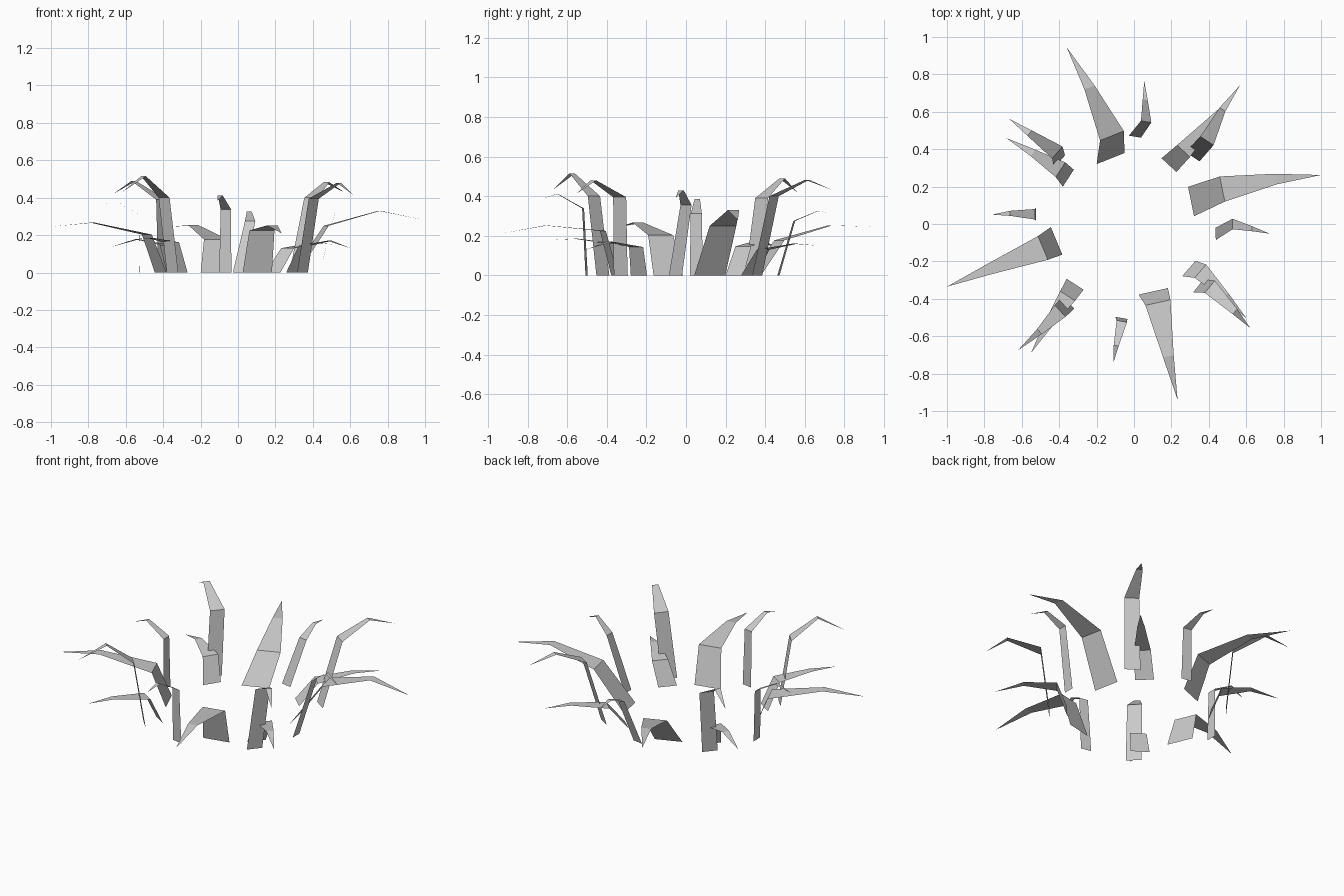
import bpy
from mathutils import Vector


def blade(name, widths, path):
    """Flat grass blade: two bent quads and a pointed tip along a path."""
    pts = [Vector(p) for p in path]
    head = pts[-1] - pts[0]
    side = Vector((head.y, -head.x, 0)).normalized()
    verts = []
    for p, w in zip(pts, widths):
        verts += [p - side * w / 2, p + side * w / 2]
    verts.append(pts[-1])
    mesh = bpy.data.meshes.new(name)
    mesh.from_pydata(verts, [], [(0, 1, 3, 2), (2, 3, 5, 4), (4, 5, 6)])
    bpy.context.collection.objects.link(bpy.data.objects.new(name, mesh))


# Wide, low, far-reaching blades
WIDE = (0.16, 0.137, 0.058)
blade("wide_blade_right", WIDE, [(.305, .12, 0), (.472, .187, .25), (.755, .24, .33), (1, .262, .28)])
blade("wide_blade_front", WIDE, [(.103, -.36, 0), (.128, -.42, .225), (.184, -.708, .252), (.233, -.94, .21)])
blade("wide_blade_left", WIDE, [(-.414, -.09, 0), (-.487, -.128, .203), (-.778, -.243, .267), (-1, -.335, .245)])
blade("wide_blade_back", WIDE, [(-.125, .35, 0), (-.118, .472, .177), (-.238, .73, .253), (-.36, .945, .245)])

# Narrow blades on the four sides
NARROW = (0.066, 0.056, 0.027)
blade("narrow_blade_back", NARROW, [(.005, .467, 0), (.065, .547, .275), (.06, .665, .325), (.055, .765, .31)])
blade("narrow_blade_right", NARROW, [(.437, -.053, 0), (.527, 0, .355), (.63, -.025, .43), (.727, -.052, .39)])
blade("narrow_blade_front", NARROW, [(-.068, -.502, 0), (-.065, -.52, .338), (-.095, -.65, .412), (-.11, -.74, .383)])
blade("narrow_blade_left", NARROW, [(-.525, .052, 0), (-.53, .052, .312), (-.662, .057, .386), (-.76, .05, .35)])

# Tall arching blades on the diagonals
TALL = (0.09, 0.085, 0.037)
blade("tall_blade_back_right", TALL, [(.313, .36, 0), (.39, .445, .4), (.473, .612, .483), (.567, .742, .43)])
blade("tall_blade_front_right", TALL, [(.345, -.33, 0), (.405, -.335, .395), (.54, -.468, .48), (.622, -.557, .41)])
blade("tall_blade_front_left", TALL, [(-.35, -.42, 0), (-.395, -.465, .4), (-.505, -.575, .515), (-.62, -.675, .43)])
blade("tall_blade_back_left", TALL, [(-.398, .333, 0), (-.41, .382, .39), (-.558, .486, .49), (-.667, .562, .42)])

# Short blades tucked inside the tall ones
SHORT = (0.108, 0.094, 0.042)
blade("short_blade_back_right", SHORT, [(.187, .315, 0), (.265, .39, .13), (.41, .55, .16), (.51, .665, .15)])
blade("short_blade_front_right", SHORT, [(.293, -.238, 0), (.355, -.252, .143), (.49, -.385, .17), (.602, -.505, .13)])
blade("short_blade_front_left", SHORT, [(-.315, -.322, 0), (-.355, -.385, .162), (-.47, -.555, .185), (-.55, -.688, .178)])
blade("short_blade_back_left", SHORT, [(-.351, .245, 0), (-.393, .29, .147), (-.54, .38, .178), (-.683, .46, .135)])
